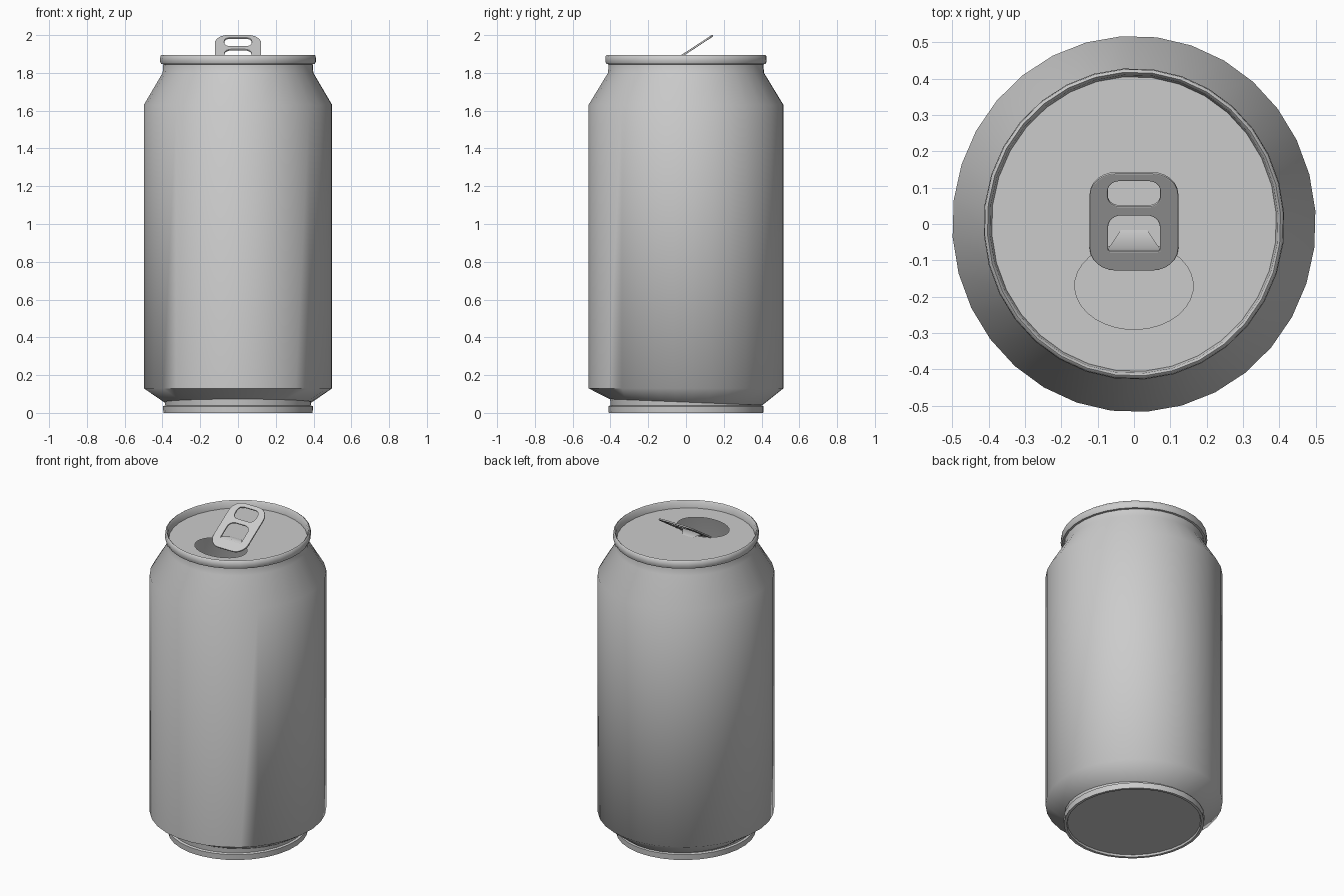
import bpy, bmesh, math

if "Cube" in bpy.data.objects:
    bpy.data.objects.remove(bpy.data.objects["Cube"])

SIDES, OFFSET, Y_SCALE = 32, math.radians(4), 1.035

metal = bpy.data.materials.new("brushed grey metal")
metal.diffuse_color = (0.6, 0.6, 0.6, 1)
metal.use_nodes = True
metal.node_tree.nodes["Principled BSDF"].inputs["Base Color"].default_value = metal.diffuse_color


def ring(bm, rx, ry, z, cy=0.0, tilt=0.0):
    out = []
    for k in range(SIDES):
        a = OFFSET + 2 * math.pi * k / SIDES
        y = cy + ry * math.sin(a)
        out.append(bm.verts.new((rx * math.cos(a), y, z + tilt * y)))
    return out


def bridge(bm, a, b):
    for k in range(SIDES):
        n = (k + 1) % SIDES
        bm.faces.new((a[k], a[n], b[n], b[k]))


def finish(obj, angle):
    obj.data.materials.clear()
    obj.data.materials.append(metal)
    bpy.ops.object.select_all(action='DESELECT')
    obj.select_set(True)
    bpy.context.view_layer.objects.active = obj
    bpy.ops.object.shade_smooth_by_angle(angle=math.radians(angle))


def to_object(bm, name, angle):
    me = bpy.data.meshes.new(name)
    bm.to_mesh(me)
    bm.free()
    obj = bpy.data.objects.new(name, me)
    bpy.context.collection.objects.link(obj)
    finish(obj, angle)
    return obj


def lathe(bm, profile, first_tilt=0.0):
    rings = [ring(bm, r, r * Y_SCALE, z, tilt=first_tilt if i == 0 else 0)
             for i, (r, z) in enumerate(profile)]
    for a, b in zip(rings, rings[1:]):
        bridge(bm, a, b)
    return rings


# can wall: lower edge sits slightly tilted over the base groove
bm = bmesh.new()
lathe(bm, [(0.392, 0.057), (0.5, 0.13), (0.5, 1.63), (0.40, 1.80), (0.396, 1.85)], -0.04)
to_object(bm, "can_wall", 60)

# base ring with recessed floor
bm = bmesh.new()
rings = lathe(bm, [(0.376, 0.012), (0.38, 0.0), (0.396, 0.0), (0.398, 0.035), (0.386, 0.04), (0.39, 0.08)])
bm.faces.new(list(reversed(rings[0])))
to_object(bm, "can_base", 40)

# lid with drinking hole and rolled rim
bm = bmesh.new()
hole = ring(bm, 0.163, 0.12, 1.85, cy=-0.17)
rings = lathe(bm, [(0.392, 1.85), (0.397, 1.888), (0.404, 1.896), (0.412, 1.89),
                   (0.414, 1.862), (0.408, 1.847), (0.394, 1.845)])
bridge(bm, rings[0], hole)
bmesh.ops.recalc_face_normals(bm, faces=bm.faces)
if hole[0].link_faces[0].normal.z < 0:
    bmesh.ops.reverse_faces(bm, faces=bm.faces)
to_object(bm, "lid", 50)

# pull tab: flat outline with two openings, tilted upward
TILT = math.atan(0.656)
TAB_Z = 1.905


def rounded(x, y0, y1, r_low, r_high, steps=6):
    y0, y1 = y0 / math.cos(TILT), y1 / math.cos(TILT)
    pts = []
    for cx, cy, r, start in ((x - r_high, y1 - r_high, r_high, 0), (-x + r_high, y1 - r_high, r_high, 90),
                             (-x + r_low, y0 + r_low, r_low, 180), (x - r_low, y0 + r_low, r_low, 270)):
        for i in range(steps + 1):
            a = math.radians(start + 90 * i / steps)
            pts.append((cx + r * math.cos(a), cy + r * math.sin(a)))
    return pts


cu = bpy.data.curves.new("pull_tab", 'CURVE')
cu.dimensions = '2D'
cu.fill_mode = 'BOTH'
cu.extrude = 0.002
cu.bevel_depth = 0.003
cu.bevel_resolution = 1
for pts in (rounded(0.119, -0.124, 0.139, 0.07, 0.07),
            rounded(0.075, 0.048, 0.122, 0.035, 0.035),
            rounded(0.074, -0.075, 0.028, 0.008, 0.04)):
    sp = cu.splines.new('POLY')
    sp.points.add(len(pts) - 1)
    for p, (x, y) in zip(sp.points, pts):
        p.co = (x, y, 0, 1)
    sp.use_cyclic_u = True
tab = bpy.data.objects.new("pull_tab", cu)
bpy.context.collection.objects.link(tab)
tab.rotation_euler = (TILT, 0, 0)
tab.location = (0, 0, TAB_Z)
bpy.ops.object.select_all(action='DESELECT')
tab.select_set(True)
bpy.context.view_layer.objects.active = tab
bpy.ops.object.convert(target='MESH')
finish(bpy.context.view_layer.objects.active, 40)

# tongue joining the tab to the lid
bm = bmesh.new()
rows = [[bm.verts.new((s * x, y, z)) for s in (-1, 1)]
        for x, y, z in ((0.07, -0.08, 1.855), (0.07, -0.066, 1.864), (0.036, -0.016, 1.853))]
for a, b in zip(rows, rows[1:]):
    bm.faces.new((a[0], a[1], b[1], b[0]))
to_object(bm, "tab_tongue", 60)
